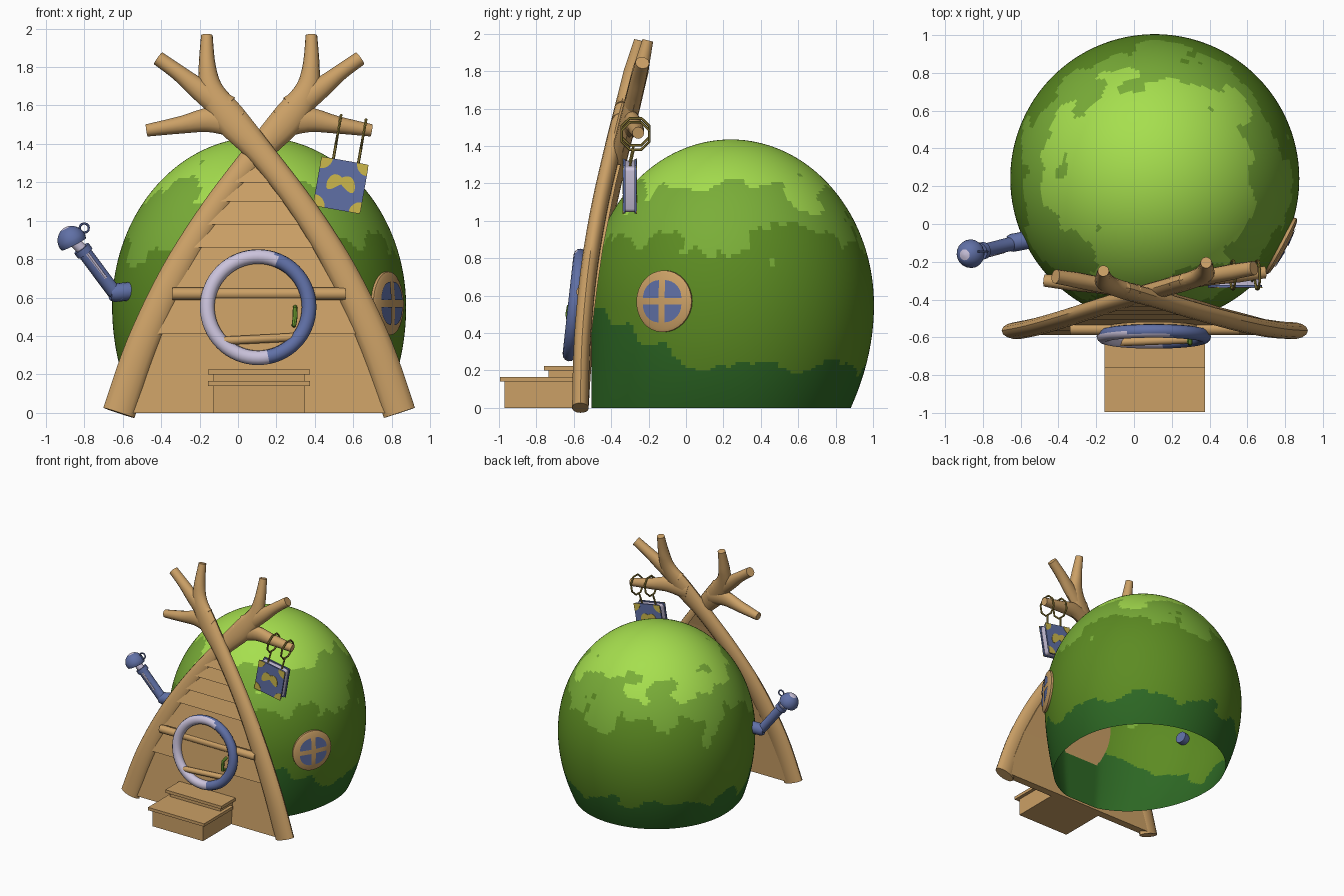
import bpy, bmesh, math
from mathutils import Vector, Matrix, noise

if "Cube" in bpy.data.objects:
    bpy.data.objects.remove(bpy.data.objects["Cube"])

CX, CY = 0.11, 0.24          # dome axis
TAU = 2 * math.pi


def material(name, hexcode):
    m = bpy.data.materials.new(name)
    c = [int(hexcode[i:i + 2], 16) / 255 for i in (0, 2, 4)]
    m.diffuse_color = [((v + .055) / 1.055) ** 2.4 for v in c] + [1]
    m.use_nodes = True
    m.node_tree.nodes["Principled BSDF"].inputs["Base Color"].default_value = m.diffuse_color
    return m


WOOD = material("wood", "CBA066")
BLUE = material("slate_blue", "6070A6")
PALE = material("pale_lavender", "CBC3DC")
GOLD = material("yellow", "CDB84C")
ROPE = material("dark_gold", "94823A")
LIME = material("lime_green", "A6DF4E")
MID = material("mid_green", "7AAE38")
OLIVE = material("olive_green", "5C8B22")
DARK = material("dark_green", "2D6824")


def make(name, verts, faces, mats, rule=None):
    bm = bmesh.new()
    vs = [bm.verts.new(v) for v in verts]
    for f in faces:
        bm.faces.new([vs[i] for i in f])
    bmesh.ops.recalc_face_normals(bm, faces=bm.faces)
    if rule:
        for f in bm.faces:
            f.material_index = rule(f.calc_center_median())
    me = bpy.data.meshes.new(name)
    bm.to_mesh(me)
    bm.free()
    for m in mats:
        me.materials.append(m)
    ob = bpy.data.objects.new(name, me)
    bpy.context.collection.objects.link(ob)
    return ob


def box(name, x0, x1, y0, y1, z0, z1, mat):
    prism(name, [(x0, z0), (x1, z0), (x1, z1), (x0, z1)], y0, y1, mat)


def prism(name, pts, y0, y1, mat, M=Matrix()):
    """Outline in x/z pushed along y."""
    n = len(pts)
    v = [M @ Vector((x, y, z)) for y in (y0, y1) for x, z in pts]
    f = [list(range(n)), list(range(n, 2 * n))]
    f += [(i, (i + 1) % n, (i + 1) % n + n, i + n) for i in range(n)]
    make(name, v, f, [mat])


def tube(name, pts, mat, sub=1, sides=12, flat=9.0, closed=False):
    """Tapered tube through (x, y, z, radius); depth limited to flat."""
    P = [Vector(p) for p in pts]
    n = len(P)
    path = []
    for i in range(n if closed else n - 1):
        a, b, c, d = [P[(i + k) % n] if closed else P[min(max(i + k, 0), n - 1)] for k in (-1, 0, 1, 2)]
        for s in range(sub):
            t = s / sub
            path.append(b + .5 * t * ((c - a) + t * ((2 * a - 5 * b + 4 * c - d) + t * (3 * (b - c) + d - a)))
                        if sub > 1 else b.copy())
    if not closed:
        path.append(P[-1])
    n = len(path)
    v, f = [], []
    for i, p in enumerate(path):
        q0, q1 = (path[i - 1], path[(i + 1) % n]) if closed else (path[max(i - 1, 0)], path[min(i + 1, n - 1)])
        t = (q1.xyz - q0.xyz).normalized()
        ref = Vector((1, 0, 0)) if closed else Vector((0, 1, 0))
        side = t.cross(ref).normalized()
        deep = side.cross(t)
        for k in range(sides):
            a = TAU * k / sides
            v.append(p.xyz + side * p.w * math.cos(a) + deep * min(p.w, flat) * math.sin(a))
    for i in range(n if closed else n - 1):
        j = (i + 1) % n
        f += [(i * sides + k, i * sides + (k + 1) % sides, j * sides + (k + 1) % sides, j * sides + k)
              for k in range(sides)]
    if not closed:
        f += [list(range(sides)), list(range((n - 1) * sides, n * sides))]
    return make(name, v, f, [mat])


def interp(x, table):
    for (a, p), (b, q) in zip(table, table[1:]):
        if x <= b:
            return p + (q - p) * (x - a) / (b - a)
    return table[-1][1]


# ---- leafy dome, open underneath, painted in ragged height bands
def dome_pt(az, z, off=0):
    if z > .55:
        r = .765 * math.sqrt(max(0, 1 - ((z - .55) / .885) ** 2))
    else:
        r = .765 - .41 * (.55 - z) ** 2
    ry = .765 if z < .55 and math.sin(az) < 0 else r
    return Vector((CX + (r + off) * math.cos(az), max(CY + (ry + off) * math.sin(az), -.505), z))


def dome_rule(c):
    n = noise.noise(c * 5) + .45 * noise.noise(c * 12)
    if c.z + .10 * n < .22 + .33 * min(max(-c.y / .5, 0), 1):
        return 3
    h = c.z + .22 * n
    return 2 if h < .88 else 1 if h < 1.16 else 0


SEG = 176
zs = [.55 * i / 36 for i in range(36)] + [.55 + .885 * math.sin(math.pi / 2 * i / 60) for i in range(60)]
dv = [dome_pt(TAU * k / SEG, z) for z in zs for k in range(SEG)] + [Vector((CX, CY, 1.435))]
df = [(i * SEG + k, i * SEG + (k + 1) % SEG, (i + 1) * SEG + (k + 1) % SEG, (i + 1) * SEG + k)
      for i in range(len(zs) - 1) for k in range(SEG)]
last = (len(zs) - 1) * SEG
df += [(last + k, last + (k + 1) % SEG, len(dv) - 1) for k in range(SEG)]
make("leaf_dome", dv, df, [LIME, MID, OLIVE, DARK], dome_rule)


# ---- round side window following the dome
def win(u, w, off):
    return dome_pt(math.radians(-28) + u / .765, .57 + w, off)


N = 32
wv = [win(r * math.cos(TAU * k / N), r * math.sin(TAU * k / N), o)
      for r, o in ((.165, -.01), (.165, .016), (.15, .022), (.07, .022)) for k in range(N)] + [win(0, 0, .022)]
wf = [(i * N + k, i * N + (k + 1) % N, i * N + N + (k + 1) % N, i * N + N + k) for i in range(3) for k in range(N)]
wf += [(3 * N + k, 3 * N + (k + 1) % N, 4 * N) for k in range(N)]
make("window_frame", wv, wf, [WOOD])
for sx in (-1, 1):
    for sz in (-1, 1):
        arc = [(.018, .018)] + [(.018 + .095 * math.cos(a * math.pi / 16), .018 + .095 * math.sin(a * math.pi / 16))
                                for a in range(9)]
        make("window_pane", [win(sx * u, sz * w, .027) for u, w in arc], [list(range(10))], [BLUE])

# ---- crossed antler beams
LEAN = [(0, -.565), (.4, -.545), (.8, -.495), (1.2, -.415), (1.6, -.315), (1.97, -.225)]
LEG = [(.73, 0, .085), (.61, .35, .083), (.44, .72, .076), (.24, 1.05, .068), (.02, 1.34, .068),
       (-.15, 1.53, .085), (-.245, 1.67, .065), (-.27, 1.8, .045), (-.272, 1.965, .03)]
FORK = [(-.17, 1.58, .075), (-.32, 1.69, .055), (-.42, 1.77, .042), (-.525, 1.845, .038)]
LOW = [(-.09, 1.5, .075), (-.25, 1.525, .065), (-.40, 1.50, .046), (-.585, 1.47, .032)]
for s, nm in ((-1, "left"), (1, "right")):
    def place(pts, back=0):
        return [(CX + s * u, interp(z, LEAN) - s * .022 * min(1, z) + back * i / (len(pts) - 1), z, w)
                for i, (u, z, w) in enumerate(pts)]
    tube(nm + "_beam", place(LEG), WOOD, 5, 14, .045)
    tube(nm + "_upper_prong", place(FORK), WOOD, 4, 12, .042)
    tube(nm + "_lower_prong", place(LOW, .07), WOOD, 4, 12, .042)

# ---- lapped front boards between the beams
half = [(z, u) for u, z, w in LEG[:5]]
rows = [0, .41, .65, .86, .98, 1.10, 1.20, 1.30]
for z0, z1 in zip(rows, rows[1:]):
    a, b = interp(z0, half), interp(z1, half)
    y0, y1 = interp(z0, LEAN), interp(z1, LEAN)
    v = [(CX - a, y0 - .022, z0), (CX + a, y0 - .022, z0), (CX + b, y1 - .005, z1), (CX - b, y1 - .005, z1),
         (CX - a, y0 + .04, z0), (CX + a, y0 + .04, z0), (CX + b, y1 + .04, z1), (CX - b, y1 + .04, z1)]
    make("front_board", v, [(0, 1, 2, 3), (4, 5, 6, 7), (0, 1, 5, 4), (1, 2, 6, 5), (2, 3, 7, 6), (3, 0, 4, 7)], [WOOD])
tube("cross_log", [(-.34, -.555, .62, .032), (.56, -.555, .62, .032)], WOOD)

# ---- round door with two-tone ring
D = Matrix.Translation((.105, -.595, .55)) @ Matrix.Rotation(-.11, 4, 'X')
prism("door_panel", [(.25 * math.cos(TAU * k / 40), .25 * math.sin(TAU * k / 40)) for k in range(40)], .012, .05, WOOD, D)
RN, RS = 64, 12
rv = [D @ Vector(((.265 + .038 * math.cos(b)) * math.cos(a), .036 * math.sin(b), (.265 + .038 * math.cos(b)) * math.sin(a)))
      for a in [TAU * i / RN for i in range(RN)] for b in [TAU * j / RS for j in range(RS)]]
rf = [(i * RS + j, i * RS + (j + 1) % RS, (i + 1) % RN * RS + (j + 1) % RS, (i + 1) % RN * RS + j)
      for i in range(RN) for j in range(RS)]
make("door_ring", rv, rf, [PALE, BLUE],
     lambda c: int(c.x > .19 + .03 * noise.noise(c * 14) - .12 * max(0, .55 - c.z) or c.y > -.575))
tube("door_log", [(-.075, -.625, .375, .022), (.32, -.61, .395, .022)], WOOD)
tube("door_handle", [(.29, -.585, .455, .012), (.292, -.628, .46, .012), (.297, -.632, .5, .013),
                     (.297, -.628, .54, .012), (.297, -.58, .55, .012)], MID, 1, 8)

# ---- two steps with overhanging treads
for yb, yf, top in ((-.57, -.735, .225), (-.60, -.97, .165)):
    box("step_body", -.128, .348, yf, yb, 0, top - .025, WOOD)
    box("step_tread", -.155, .375, yf - .025, yb, top - .025, top, WOOD)

# ---- chimney pipe on the left
tube("pipe_collar", [(-.54, -.08, .635, .048), (-.645, -.10, .625, .048), (-.665, -.105, .625, .04)], BLUE, 1, 16)
tube("pipe", [(-.60, -.095, .61, .036), (-.65, -.105, .635, .037), (-.81, -.145, .85, .037)], BLUE, 1, 16)
tube("pipe_lip", [(-.795, -.14, .83, .046), (-.815, -.146, .857, .046)], BLUE, 1, 16)
tube("pipe_stripe", [(-.69, -.141, .70, .014), (-.79, -.168, .835, .014)], PALE, 1, 8)
tube("pipe_neck", [(-.80, -.143, .84, .03), (-.86, -.156, .90, .03)], PALE, 1, 12)
base, axis = Vector((-.862, -.157, .893)), Vector((-.45, -.08, .88)).normalized()


def cap_row(a):
    return (*(base + axis * .082 * math.sin(a)), max(.076 * math.cos(a), .002))


A = [math.pi / 2 * i / 8 for i in range(9)]
tube("pipe_cap", [(*(base - axis * .018), .07)] + [cap_row(a) for a in A[:7]], BLUE, 1, 20)
tube("pipe_cap_tip", [cap_row(a) for a in A[6:]], PALE, 1, 20)
tube("pipe_cap_loop", [(-.80 + .024 * math.cos(TAU * k / 12), -.145, .962 + .024 * math.sin(TAU * k / 12), .006)
                       for k in range(13)], BLUE, 1, 6)

# ---- hanging sign on the right prong
S = Matrix.Translation((.535, -.30, 1.185)) @ Matrix.Rotation(math.radians(10), 4, 'Y')


def rounded(w, h, r):
    return [(sx * (w - r) + r * math.cos(a), sz * (h - r) + r * math.sin(a))
            for sx, sz, a0 in ((1, 1, 0), (-1, 1, 1), (-1, -1, 2), (1, -1, 3))
            for a in [math.pi / 2 * (a0 + k / 3) for k in range(4)]]


prism("sign_core", rounded(.117, .122, .02), -.026, .026, PALE, S)
blob = []
for k in range(32):
    a = TAU * k / 32
    blob.append((.075 * math.cos(a), (.018 + .05 * abs(math.cos(a))) * math.sin(a) + .022 - .03 * math.cos(a) ** 2))
for s in (-1, 1):
    lo, hi = sorted((s * .024, s * .036))
    prism("sign_face", rounded(.125, .13, .02), lo, hi, BLUE, S)
    lo, hi = sorted((s * .034, s * .039))
    prism("sign_blob", blob, lo, hi, GOLD, S)
    for sx in (-1, 1):
        for sz in (-1, 1):
            pts = [(.124, .129)] + [(.124 - .06 * math.cos(t), .129 - .06 * math.sin(t))
                                    for t in [math.pi / 2 * k / 6 for k in range(7)]]
            prism("sign_corner", [(sx * x, sz * z) for x, z in pts], lo, hi, GOLD, S)

# ---- rope loops holding the sign
for x in (-.062, .07):
    loop = [S @ Vector((x, .03 + .08 * math.cos(TAU * k / 8 + .39), .285 + .08 * math.sin(TAU * k / 8 + .39)))
            for k in range(8)]
    tube("rope_loop", [(*p, .0075) for p in loop], ROPE, 1, 6, closed=True)
    tube("rope_drop", [(*(S @ Vector((x, .0, .12))), .0075), (*(S @ Vector((x, .02, .212))), .0075)], ROPE, 1, 6)

bpy.ops.object.select_all(action='SELECT')
bpy.context.view_layer.objects.active = bpy.data.objects["leaf_dome"]
bpy.ops.object.shade_smooth_by_angle(angle=math.radians(40))
